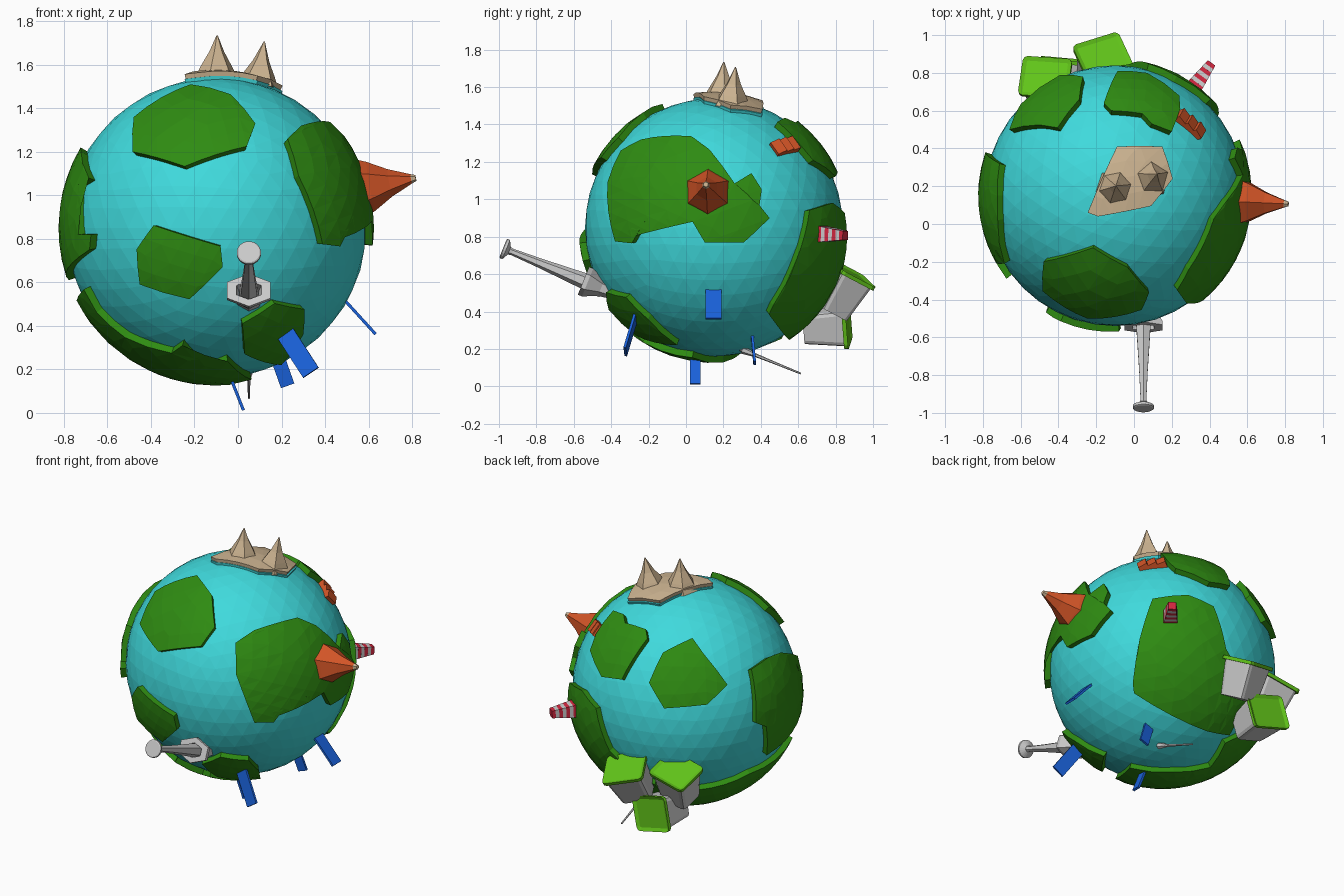
import bpy, bmesh
from math import sin, cos, pi, radians, sqrt
from mathutils import Vector, Matrix

if "Cube" in bpy.data.objects:
    bpy.data.objects.remove(bpy.data.objects["Cube"])

C, R = Vector((-.10, .15, .85)), .69


def mat(name, *rgb):
    m = bpy.data.materials.new(name)
    m.diffuse_color = (*rgb, 1)
    m.use_nodes = True
    m.node_tree.nodes["Principled BSDF"].inputs["Base Color"].default_value = m.diffuse_color
    return m


SEA = mat("sea", .05, .70, .72)
GREEN = mat("grass", .028, .26, .006)
TAN = mat("rock", .60, .45, .28)
RED = mat("red_rock", .65, .09, .02)
STRIPE = mat("stripe_red", .65, .02, .05)
BLUE = mat("blue", .01, .12, .70)
LID = mat("lid_green", .12, .55, .01)


def finish(name, bm, m=None):
    bmesh.ops.recalc_face_normals(bm, faces=bm.faces[:])
    me = bpy.data.meshes.new(name)
    bm.to_mesh(me)
    bm.free()
    ob = bpy.data.objects.new(name, me)
    bpy.context.collection.objects.link(ob)
    if m:
        me.materials.append(m)
    return ob


# Raised patch on the globe, its outline given in a view (azimuth, elevation)
def land(name, az, el, pts, m=GREEN, rel=False, top=.035, low=-.03):
    a, e = radians(az), radians(el)
    dh = Vector((sin(a), -cos(a), 0))
    r = Vector((cos(a), sin(a), 0))
    d = dh * cos(e) + Vector((0, 0, sin(e)))
    u = -dh * sin(e) + Vector((0, 0, cos(e)))
    rad = R + top
    bm = bmesh.new()
    flat = []
    for x, y in pts:
        if not rel:
            x, y = x - C.dot(r), y - C.dot(u)
        flat.append((x, y))
    vs = [bm.verts.new(r * x + u * y) for x, y in flat]
    bm.faces.new(vs)
    bmesh.ops.triangulate(bm, faces=bm.faces[:])
    for v, (x, y) in zip(vs, flat):
        v.co += d * sqrt(max(0, rad * rad - x * x - y * y))
        v.co = v.co.normalized() * rad
    for _ in range(5):
        long = [ed for ed in bm.edges if ed.calc_length() > .14]
        if not long:
            break
        bmesh.ops.subdivide_edges(bm, edges=long, cuts=1)
        bmesh.ops.triangulate(bm, faces=bm.faces[:])
        for v in bm.verts:
            v.co = v.co.normalized() * rad
    rim = [ed for ed in bm.edges if ed.is_boundary]
    ret = bmesh.ops.extrude_edge_only(bm, edges=rim)
    for v in ret["geom"]:
        if isinstance(v, bmesh.types.BMVert):
            v.co = v.co.normalized() * (R + low)
    bmesh.ops.translate(bm, vec=C, verts=bm.verts[:])
    return finish(name, bm, m)


# Stack of n-sided rings (radius, height) along an axis
def loft(name, base, axis, prof, n, m=None, sy=1, cap=True):
    M = Matrix.Translation(base) @ Vector(axis).to_track_quat('Z', 'Y').to_matrix().to_4x4()
    bm = bmesh.new()
    rings = [[bm.verts.new(M @ Vector((rr * cos(2 * pi * (i + .5) / n), sy * rr * sin(2 * pi * (i + .5) / n), h)))
              for i in range(n)] for rr, h in prof]
    for p, q in zip(rings, rings[1:]):
        for i in range(n):
            j = (i + 1) % n
            bm.faces.new((p[i], p[j], q[j], q[i]))
    if cap:
        bm.faces.new(rings[0])
        bm.faces.new(rings[-1])
    return finish(name, bm, m)


# Oriented box, its lower end scaled by taper
def block(name, centre, xdir, zdir, size, m=None, taper=1, bevel=0, inset=0):
    z = Vector(zdir).normalized()
    y = z.cross(Vector(xdir)).normalized()
    x = y.cross(z)
    M = Matrix.Translation(centre) @ Matrix((x, y, z)).transposed().to_4x4()
    bm = bmesh.new()
    bmesh.ops.create_cube(bm, size=1)
    for v in bm.verts:
        k = taper if v.co.z < 0 else 1
        v.co = Vector((v.co.x * size[0] * k, v.co.y * size[1] * k, v.co.z * size[2]))
    if bevel:
        ed = [q for q in bm.edges if abs(q.verts[0].co.z - q.verts[1].co.z) > 1e-4]
        bmesh.ops.bevel(bm, geom=ed, offset=bevel, segments=2, profile=.5, affect='EDGES')
    if inset:
        bm.normal_update()
        f = max(bm.faces, key=lambda q: q.calc_center_median().z)
        bmesh.ops.inset_region(bm, faces=[f], thickness=inset)
        for v in f.verts:
            v.co.z -= size[2] * .5
    bm.transform(M)
    return finish(name, bm, m)


# Globe
bm = bmesh.new()
bmesh.ops.create_icosphere(bm, subdivisions=4, radius=R, matrix=Matrix.Translation(C))
finish("globe", bm, SEA)

# Land masses
land("land_front_top", 0, 0, [(-.484, 1.2), (-.479, 1.36), (-.218, 1.51), (-.034, 1.464), (.08, 1.33),
                              (.04, 1.225), (-.245, 1.133)])
land("land_right", 90, 0, [(-.42, 1.09), (-.35, 1.26), (-.24, 1.32), (.03, 1.337), (.125, 1.267), (.26, 1.085),
                           (.35, 1.14), (.405, 1.053), (.393, .968), (.447, .9), (.31, .77), (.1, .77),
                           (.035, .88), (-.205, .904), (-.29, .765), (-.38, .775)])
land("land_back_right", 143, -27, [(-.097, .406), (.121, .436), (.279, .37), (.358, .11), (.5, -.18), (.4, -.41),
                                   (.255, -.394), (-.2, -.18), (-.21, -.12), (-.175, .15)], rel=True)
land("land_bottom", 0, -90, [(-.609, .274), (-.55, .27), (-.42, .31), (-.205, .39), (-.155, .458), (-.05, .317),
                             (.052, .383), (.1, .283), (.163, .116), (-.05, -.05), (-.25, -.16), (-.2, -.36),
                             (-.4, -.436), (-.608, -.181)], rel=True)
land("land_left", -90, 0, [(.13, .35), (.36, .23), (.29, .2), (.35, -.03), (.44, -.03), (.42, -.1), (.25, -.16),
                           (-.1, -.24), (-.15, -.02), (-.23, .03), (-.17, .35), (0, .37)], rel=True)
land("land_front_small", 0, 0, [(-.466, .752), (-.388, .862), (-.08, .766), (-.07, .67), (-.223, .522), (-.452, .59)])
land("land_front_low", 0, 0, [(.02, .41), (.168, .503), (.305, .476), (.3, .36), (.2, .22), (.03, .27)])
land("land_top_back", 0, 90, [(-.16, .64), (-.087, .81), (.07, .8), (.24, .68), (.245, .61), (.2, .49),
                              (.095, .53), (.045, .585), (-.12, .6)])
land("land_back_left", 0, 90, [(-.66, .5), (-.6, .635), (-.39, .79), (-.27, .78), (-.29, .66), (-.405, .51), (-.5, .525)])

# Rocky summit with two peaks
summit = [(-.245, .06), (-.09, .41), (.15, .41), (.205, .24), (.09, .095), (-.19, .04)]
land("summit_mound", 0, 90, summit, SEA, top=.015)
land("summit_plate", 0, 90, summit, TAN, top=.037, low=.012)
loft("peak_left", (-.1, .19, 1.53), (.02, .06, 1), [(.105, 0), (.075, .06), (.035, .13), (.003, .205)], 6, TAN)
loft("peak_right", (.09, .24, 1.5), (.15, .12, 1), [(.105, 0), (.075, .06), (.04, .12), (.003, .21)], 5, TAN)

# Volcano
vb, va = (.55, .118, 1.03), (.27, -.012, .05)
loft("volcano", vb, va, [(.14, 0), (.115, .06), (.064, .15), (.022, .25)], 6, RED)
loft("volcano_tip", vb, va, [(.022, .25), (.014, .272)], 6, TAN)

# Striped chimney
n = Vector((.585, .805, -.05)).normalized()
for i in range(7):
    w = .062 - .004 * i
    loft(f"chimney_band_{i}", C + n * (.715 + .022 * i), n, [(w, 0), (w * .9, .022)], 4, STRIPE if i % 2 == 0 else None)

# Saw-tooth roofs
t = Vector((.125, -.115, -.03)).normalized()
for i in range(3):
    p = Vector((.292, .525, 1.277)) + t * (.055 * (i - 1))
    q = (p - C).normalized()
    block(f"saw_roof_{i}", C + q * .695, t, q + t * .35, (.058, .08, .05), RED)

# Tall tower standing in a six-sided cup
ta, tb = Vector((0, -.927, .375)), Vector((.05, -.537, .56))
loft("tower_cup", tb, ta, [(.05, -.16), (.066, -.09), (.115, -.012), (.115, .012), (.066, .012), (.05, -.06)],
     6, None, sy=.7, cap=False)
loft("tower_shaft", tb, ta, [(.05, -.1), (.042, .03), (.026, .26), (.018, .42), (.022, .445)], 6)
loft("tower_disc", tb, ta, [(.022, .44), (.056, .458), (.056, .472), (.05, .476)], 20)

# Thin pole underneath
pa = Vector((0, .32, -.13))
loft("pole", (.05, .29, .2), pa, [(.012, 0), (.007, .2), (.005, .35)], 6)
loft("pole_foot", (.05, .30, .196), pa, [(.022, 0), (.012, .07)], 6)

# Blue slats
for i, (a, b, w, s) in enumerate([
        ((.47, .147, .54), (.632, .147, .362), (0, 1, 0), .085),
        ((.215, -.27, .37), (.335, -.325, .185), (.9, -.1, .45), .085),
        ((-.045, .05, .19), (.025, .05, .012), (0, 1, 0), .055),
        ((.18, .355, .26), (.228, .367, .125), (1, 0, .35), .065)]):
    a, b = Vector(a), Vector(b)
    block(f"blue_slat_{i}", (a + b) / 2, w, b - a, (s, .014, (b - a).length), BLUE)

# Bins with rimmed lids
for i, (c, nz, xd) in enumerate([
        ((-.47, .775, .62), (-.15, .4, .9), (1, -.15, 0)),
        ((-.165, .885, .60), (.1, .5, .86), (.9, .42, 0)),
        ((-.345, .86, .335), (.1, .98, .05), (1, 0, -.25))]):
    c, nz = Vector(c), Vector(nz).normalized()
    block(f"bin_body_{i}", c - nz * .115, xd, nz, (.24, .2, .22), None, taper=.82, bevel=.025)
    block(f"bin_lid_{i}", c, xd, nz, (.265, .225, .022), LID, bevel=.025, inset=.022)
